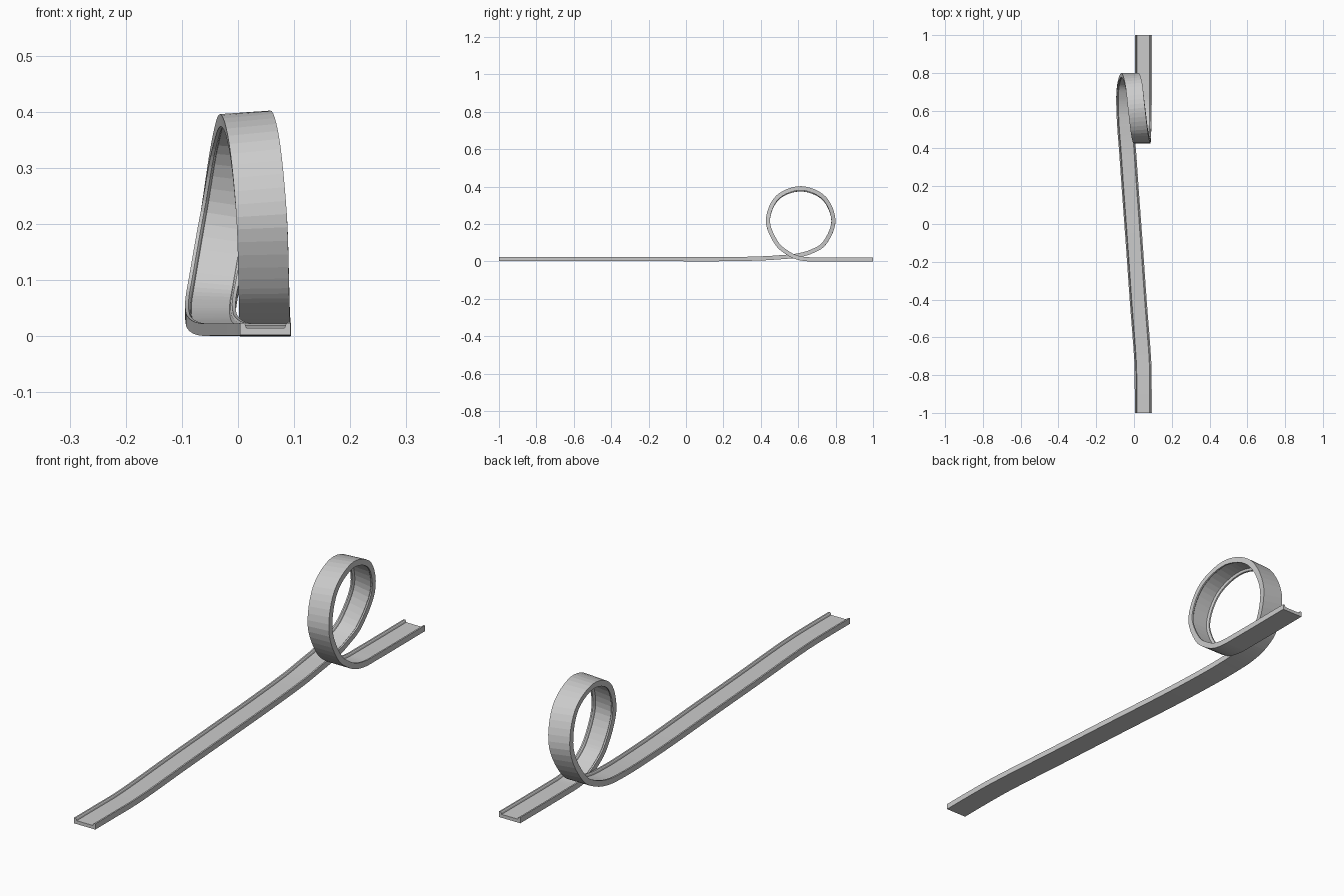
import bpy, bmesh, math
from mathutils import Vector, Matrix

if "Cube" in bpy.data.objects:
    bpy.data.objects.remove(bpy.data.objects["Cube"])

# Centre line of the track underside: x, y, z, roll in degrees
PATH = [
    (0.049, -1.0, 0.002, 0), (0.049, -0.88, 0.002, 0), (0.047, -0.74, 0.001, 0),
    (0.022, -0.40, 0.001, 0), (0.001, -0.10, 0.001, 0), (-0.021, 0.20, 0.001, 0),
    (-0.035, 0.40, 0.005, 0), (-0.043, 0.50, 0.011, 0), (-0.048, 0.60, 0.021, 0),
    (-0.049, 0.676, 0.043, 0), (-0.043, 0.744, 0.085, 0), (-0.022, 0.799, 0.215, 0),
    (-0.002, 0.744, 0.347, 2), (0.013, 0.612, 0.399, 4), (0.029, 0.480, 0.347, 2),
    (0.042, 0.427, 0.215, 0), (0.046, 0.480, 0.085, 0), (0.047, 0.530, 0.041, 0),
    (0.048, 0.580, 0.014, 0), (0.049, 0.635, 0.002, 0), (0.049, 0.72, 0.0, 0),
    (0.049, 1.0, 0.0, 0)]

# Channel cross-section: solid base with two raised rims (across, up)
HALF = [(0.045, 0.0), (0.045, 0.022), (0.039, 0.022), (0.036, 0.019), (0.034, 0.013)]
PROFILE = HALF + [(-a, b) for a, b in reversed(HALF)]


def sample_path(points, steps):
    """Smooth centripetal spline through the points."""
    p = [Vector(q) for q in points]
    p = [2 * p[0] - p[1]] + p + [2 * p[-1] - p[-2]]
    out = []
    for i in range(1, len(p) - 2):
        a, b, c, d = p[i - 1:i + 3]
        k = [0.0]
        for u, v in ((a, b), (b, c), (c, d)):
            k.append(k[-1] + math.sqrt((v.xyz - u.xyz).length))
        for s in range(steps):
            t = k[1] + (k[2] - k[1]) * s / steps
            mix = lambda u, v, m, n: u * ((n - t) / (n - m)) + v * ((t - m) / (n - m))
            a1, a2, a3 = mix(a, b, k[0], k[1]), mix(b, c, k[1], k[2]), mix(c, d, k[2], k[3])
            b1, b2 = mix(a1, a2, k[0], k[2]), mix(a2, a3, k[1], k[3])
            out.append(mix(b1, b2, k[1], k[2]))
    return out + [p[-2]]


def sweep(name, points, profile):
    bm = bmesh.new()
    rings = []
    last = len(points) - 1
    for i, q in enumerate(points):
        tangent = (points[min(i + 1, last)].xyz - points[max(i - 1, 0)].xyz).normalized()
        if i in (0, last):
            tangent = Vector((0, 1, 0))
        side = Vector((1, 0, 0))
        side = (side - tangent * side.dot(tangent)).normalized()
        side = Matrix.Rotation(math.radians(q.w), 3, tangent) @ side
        up = side.cross(tangent)
        rings.append([bm.verts.new(q.xyz + side * a + up * b) for a, b in profile])
    n = len(profile)
    for r0, r1 in zip(rings, rings[1:]):
        for j in range(n):
            bm.faces.new((r0[j], r0[(j + 1) % n], r1[(j + 1) % n], r1[j]))
    bm.faces.new(rings[0])
    bm.faces.new(rings[-1])
    bmesh.ops.recalc_face_normals(bm, faces=bm.faces)
    mesh = bpy.data.meshes.new(name)
    bm.to_mesh(mesh)
    bm.free()
    obj = bpy.data.objects.new(name, mesh)
    bpy.context.collection.objects.link(obj)
    return obj


# One continuous track: straight run, loop and exit
sweep("loop_track", sample_path(PATH, 6), PROFILE)
